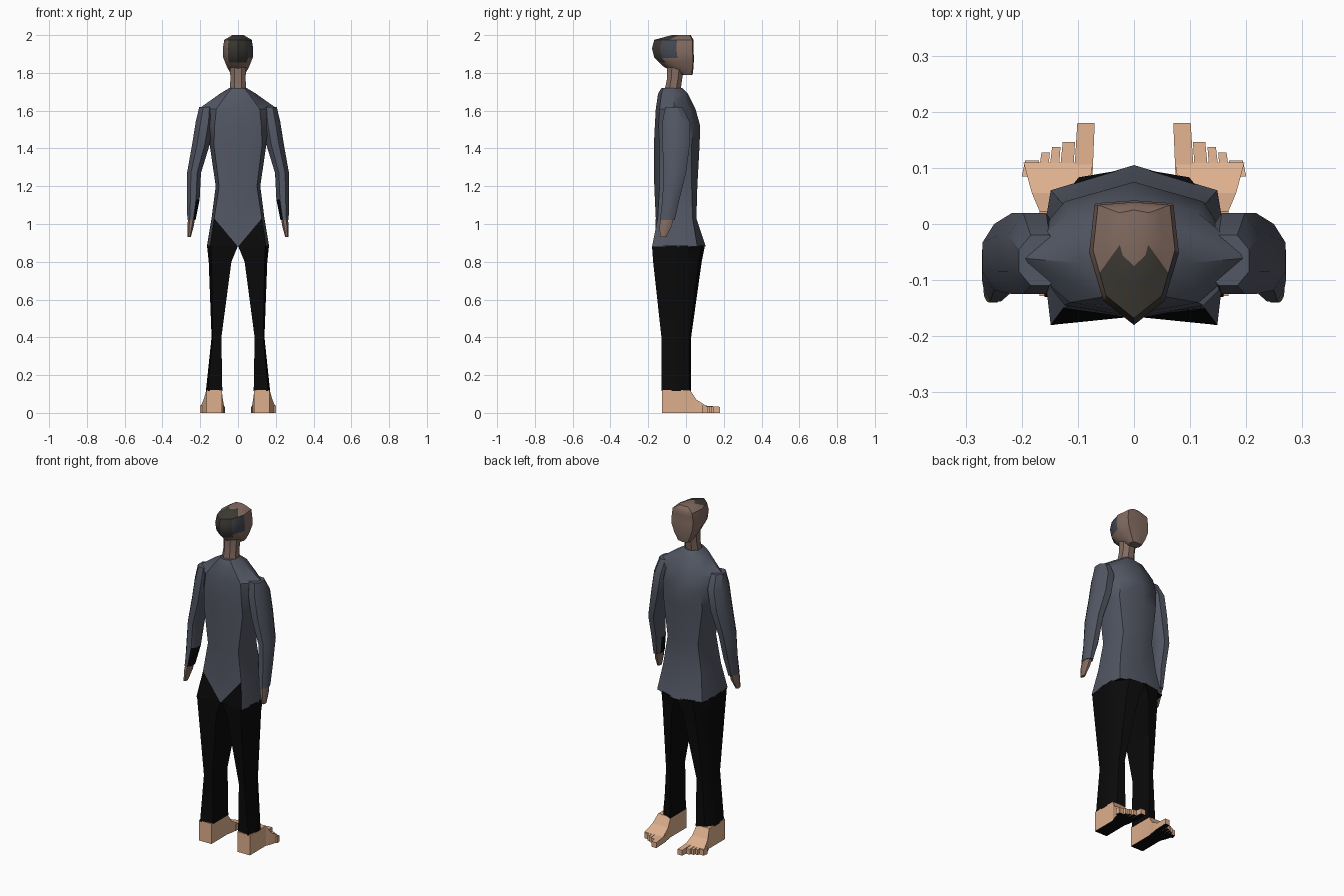
import bpy, bmesh, math
from mathutils import Vector

if "Cube" in bpy.data.objects:
    bpy.data.objects.remove(bpy.data.objects["Cube"])


def material(name, rgb):
    m = bpy.data.materials.new(name)
    m.diffuse_color = (*rgb, 1)
    m.use_nodes = True
    m.node_tree.nodes["Principled BSDF"].inputs["Base Color"].default_value = m.diffuse_color
    return m


SHIRT = material("slate_shirt", (0.085, 0.095, 0.125))
BLACK = material("black_cloth", (0.003, 0.003, 0.003))
FACE = material("brown_skin", (0.23, 0.15, 0.12))
HAIR = material("dark_hair", (0.05, 0.045, 0.036))
GREY = material("grey_hair", (0.06, 0.065, 0.085))
FOOT = material("tan_skin", (0.73, 0.43, 0.27))


def loft(name, rings, mats, rule=None, side=1, edit=None, angle=35):
    """Skin equal-length rings, cap the ends, colour faces by rule(centre, normal, face)."""
    bm = bmesh.new()
    vs = [[bm.verts.new((p[0] * side, p[1], p[2])) for p in r] for r in rings]
    n = len(rings[0])
    for a, b in zip(vs, vs[1:]):
        for i in range(n):
            j = (i + 1) % n
            bm.faces.new((a[i], a[j], b[j], b[i]))
    bm.faces.new(vs[0])
    bm.faces.new(vs[-1])
    if edit:
        edit(bm, vs)
    bmesh.ops.recalc_face_normals(bm, faces=bm.faces)
    bm.normal_update()
    if rule:
        for f in bm.faces:
            f.material_index = rule(f.calc_center_median(), f.normal, f)
    me = bpy.data.meshes.new(name)
    bm.to_mesh(me)
    bm.free()
    for m in mats:
        me.materials.append(m)
    ob = bpy.data.objects.new(name, me)
    bpy.context.collection.objects.link(ob)
    bpy.ops.object.select_all(action='DESELECT')
    ob.select_set(True)
    bpy.context.view_layer.objects.active = ob
    bpy.ops.object.shade_smooth_by_angle(angle=math.radians(angle))
    return ob


def mirrored(half, z):
    """Close a half outline (first and last points on x = 0) into a ring."""
    pts = half + [(-x, y) for x, y in reversed(half[1:-1])]
    return [(x, y, z) for x, y in pts]


def octagon(z, x0, x1, y0, y1, c=0.28):
    dx, dy = (x1 - x0) * c, (y1 - y0) * c
    return [(x0 + dx, y0, z), (x1 - dx, y0, z), (x1, y0 + dy, z), (x1, y1 - dy, z),
            (x1 - dx, y1, z), (x0 + dx, y1, z), (x0, y1 - dy, z), (x0, y0 + dy, z)]


def leg_ring(z, x0, x1, y0, y1):
    w, d = x1 - x0, y1 - y0
    return [(x0, y0 + .08 * d, z), (x0 + .88 * w, y0, z), (x1, y0 + .4 * d, z),
            (x1, y0 + .65 * d, z), (x0 + .6 * w, y1 - .06 * d, z), (x0, y1, z)]


def box_ring(y, x0, x1, z0, z1):
    return [(x0, y, z0), (x1, y, z0), (x1, y, z1), (x0, y, z1)]


# shirt: height, half width, corner factor, then y of back, corner, side, corner, front
torso = [(.88, .165, .9, -.165, -.18, -.04, .06, .105),
         (1.03, .14, .9, -.16, -.15, -.05, .035, .055),
         (1.2, .118, .85, -.168, -.14, -.05, .03, .06),
         (1.42, .15, .85, -.17, -.14, -.06, .03, .072),
         (1.52, .19, .65, -.165, -.145, -.06, .04, .075),
         (1.61, .208, .55, -.16, -.14, -.06, .02, .05),
         (1.69, .095, .6, -.148, -.13, -.07, 0, .01),
         (1.72, .045, .7, -.13, -.12, -.075, -.03, -.02)]
rings = [mirrored([(0, b), (f * w, bc), (w, s), (f * w, fc), (0, fr)], z)
         for z, w, f, b, bc, s, fc, fr in torso]


def split_hem(bm, vs):
    for i in (1, 7):
        bmesh.ops.connect_vert_pair(bm, verts=[vs[0][0], vs[1][i]])


loft("shirt", rings, [SHIRT, BLACK],
     lambda c, n, f: int((c.y < -.14 and c.z < .95 and len(f.verts) == 3) or n.z < -.9),
     edit=split_hem)

# neck, leaning forward
loft("neck", [octagon(1.70, -.045, .045, -.115, -.03), octagon(1.77, -.04, .04, -.1, -.02),
              octagon(1.86, -.045, .045, -.1, -.005)], [FACE])

# head: height, half width, back y, front y
head = [(1.79, .035, -.03, .03), (1.83, .058, -.115, .035), (1.88, .078, -.168, .037),
        (1.93, .08, -.18, .034), (1.975, .073, -.168, .034), (2.0, .03, -.075, .02)]
rings = []
for z, w, y0, y1 in head:
    d = y1 - y0
    rings.append(mirrored([(0, y0), (.68 * w, y0 + .2 * d), (w, y0 + .6 * d),
                           (.88 * w, y1), (0, y1 + .005)], z))


def head_colour(c, n, f):
    if c.x > .055 and -.14 < c.y < -.05 and 1.89 < c.z < 1.97:
        return 2
    if abs(c.x) < .055 and c.y < -.06 and c.z > 1.86:
        return 1
    return 0


loft("head", rings, [FACE, HAIR, GREY], head_colour, angle=40,
     edit=lambda bm, vs: bmesh.ops.subdivide_edges(bm, edges=bm.edges[:], cuts=1,
                                                   use_grid_fill=True))

for s, tag in ((1, "right"), (-1, "left")):
    # sleeve, with a dark inner cuff
    arm = [(1.62, .13, .205, -.11, -.02), (1.54, .13, .224, -.125, .02),
           (1.42, .15, .243, -.125, .02), (1.27, .196, .27, -.118, 0),
           (1.13, .203, .271, -.125, -.035), (1.02, .225, .268, -.138, -.06)]
    loft(tag + "_sleeve", [octagon(*a) for a in arm], [SHIRT, BLACK],
         lambda c, n, f: int(c.z < 1.1 and n.x * s < -.3 and n.y < .3), s)

    # hand
    loft(tag + "_hand", [octagon(1.05, .225, .262, -.13, -.065),
                         octagon(.99, .234, .268, -.14, -.075),
                         octagon(.93, .25, .267, -.138, -.105)], [FACE], None, s)

    # trouser leg
    leg = [(.885, 0, .164, -.18, .1), (.8, .035, .155, -.174, .083), (.4, .088, .14, -.13, .027),
           (.115, .083, .17, -.13, .027)]
    loft(tag + "_trouser_leg", [leg_ring(*r) for r in leg], [BLACK], None, s)

    # foot with dark sole
    foot = [(-.128, .086, .168, 0, .12), (.022, .086, .168, 0, .12),
            (.055, .08, .182, 0, .07), (.11, .074, .197, 0, .036)]
    sole = lambda c, n, f: int(n.z < -.9)
    loft(tag + "_foot", [box_ring(*r) for r in foot], [FOOT, BLACK], sole, s, angle=20)

    # toes, big one first: inner x, outer x, tip y
    toes = [(.07, .104, .18), (.105, .13, .146), (.131, .149, .137),
            (.15, .168, .127), (.169, .197, .113)]
    for i, (x0, x1, y) in enumerate(toes):
        loft(f"{tag}_toe_{i + 1}", [box_ring(.085, x0 + .004, x1 + .003, 0, .04),
                                    box_ring(y, x0, x1 - .003, 0, .032)],
             [FOOT, BLACK], sole, s, angle=20)
